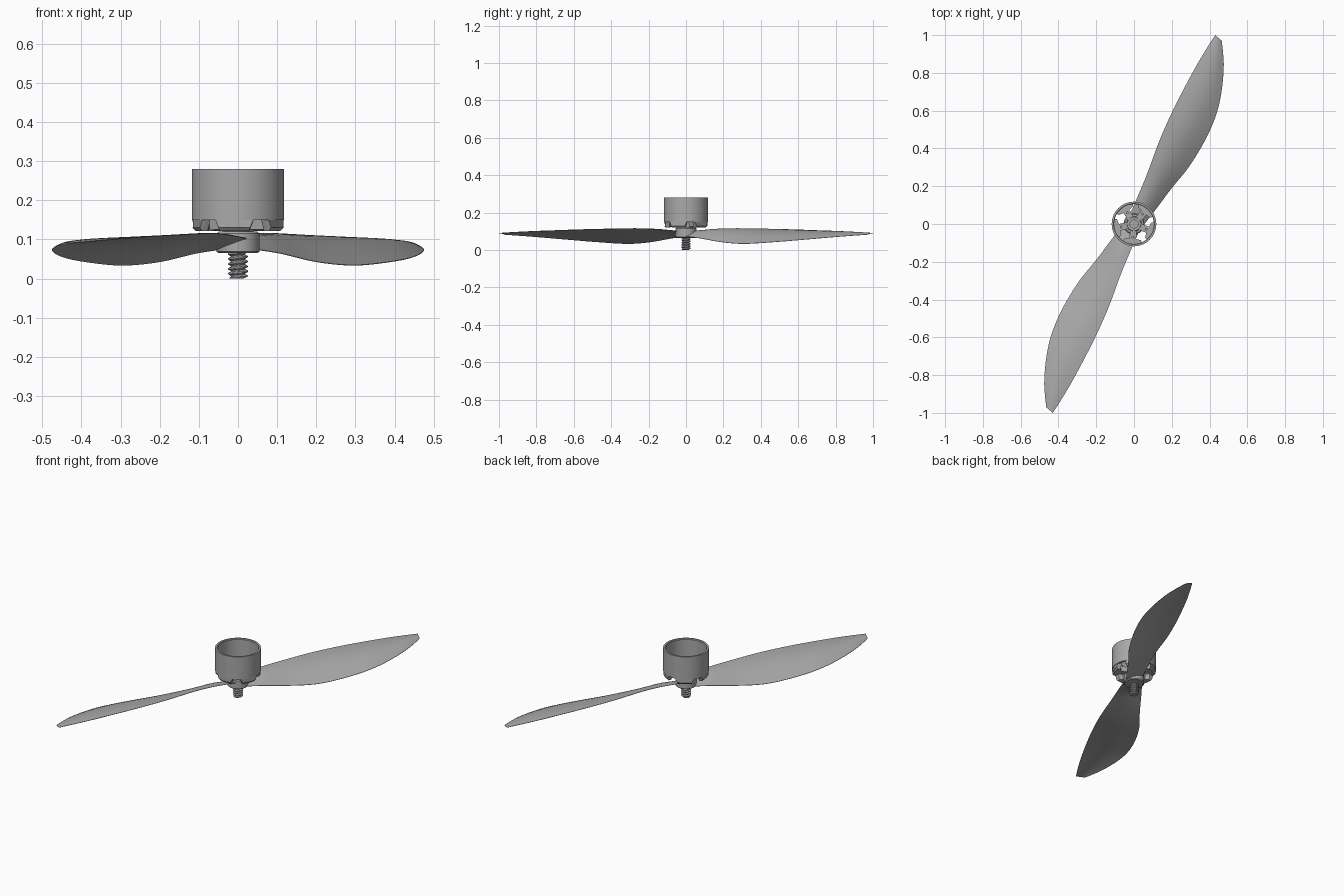
import bpy, bmesh, math
from mathutils import Vector, Matrix

cube = bpy.data.objects.get("Cube")
if cube:
    bpy.data.objects.remove(cube, do_unlink=True)

gray = bpy.data.materials.new("plain gray")
gray.use_nodes = True
COLOUR = (0.4, 0.4, 0.4, 1)
gray.diffuse_color = COLOUR
gray.node_tree.nodes["Principled BSDF"].inputs["Base Color"].default_value = COLOUR


def finish(name, bm, angle=35):
    bmesh.ops.recalc_face_normals(bm, faces=bm.faces)
    mesh = bpy.data.meshes.new(name)
    bm.to_mesh(mesh)
    bm.free()
    mesh.materials.append(gray)
    ob = bpy.data.objects.new(name, mesh)
    bpy.context.collection.objects.link(ob)
    bpy.ops.object.select_all(action='DESELECT')
    ob.select_set(True)
    bpy.context.view_layer.objects.active = ob
    bpy.ops.object.shade_smooth_by_angle(angle=math.radians(angle))
    return ob


def loft(bm, rings, closed=False):
    """Skin a list of point rings; cap both ends or join them into a loop."""
    rows = [[bm.verts.new(p) for p in ring] for ring in rings]
    n = len(rows[0])
    for a, b in zip(rows, rows[1:] + rows[:1] if closed else rows[1:]):
        for i in range(n):
            j = (i + 1) % n
            bm.faces.new((a[i], a[j], b[j], b[i]))
    if not closed:
        bm.faces.new(rows[0])
        bm.faces.new(rows[-1])


def lathe(name, profile, closed=False, n=64):
    bm = bmesh.new()
    loft(bm, [[(r * math.cos(k * math.tau / n), r * math.sin(k * math.tau / n), z)
               for k in range(n)] for r, z in profile], closed)
    return finish(name, bm)


def spline(points, t):
    """Smooth curve through the points, t counted in points."""
    i = min(int(t), len(points) - 2)
    u = t - i
    p = [Vector(points[max(0, min(len(points) - 1, i + k))]) for k in (-1, 0, 1, 2)]
    return 0.5 * (2 * p[1] + (p[2] - p[0]) * u
                  + (2 * p[0] - 5 * p[1] + 4 * p[2] - p[3]) * u * u
                  + (3 * p[1] - p[0] - 3 * p[2] + p[3]) * u ** 3)


# Twisted blades: high straight edge, low curved edge
HIGH = [(-.035, .02, .1), (.03, .17, .113), (.075, .28, .116), (.14, .455, .113),
        (.22, .63, .108), (.32, .82, .1), (.385, .93, .094), (.43, 1, .09)]
LOW = [(.04, -.02, .075), (.11, .07, .064), (.2, .19, .043), (.296, .31, .034),
       (.39, .47, .043), (.45, .63, .056), (.475, .82, .072), (.465, .97, .083)]
CHORD, STEPS = 12, 6


def blade_section(t):
    a, b = spline(HIGH, t), spline(LOW, t)
    span = t / (len(HIGH) - 1)
    thick = 0.012 * (1 - span) + 0.002
    camber = 0.07 * (b - a).length * min(1, t)
    upper, lower = [], []
    for k in range(CHORD + 1):
        u = k / CHORD
        bow = math.sin(math.pi * u)
        mid = a.lerp(b, u) + Vector((0, 0, camber * bow))
        half = Vector((0, 0, 0.0008 + thick * bow / 2))
        upper.append(mid + half)
        lower.append(mid - half)
    return upper + lower[::-1]


sections = [blade_section(k / STEPS) for k in range(STEPS * (len(HIGH) - 1) + 1)]
for name, turn in (("back_blade", 0), ("front_blade", math.pi)):
    bm = bmesh.new()
    loft(bm, sections)
    bm.transform(Matrix.Rotation(turn, 4, 'Z'))
    finish(name, bm, 50)

# Blade hub and motor centre
lathe("blade_hub", [(.05, .065), (.055, .069), (.055, .115), (.05, .12)])
lathe("motor_collar", [(.04, .115), (.04, .15), (.036, .154), (.024, .154), (.024, .165),
                       (.012, .165), (.012, .158)])

# Open motor bell
lathe("motor_bell", [(.105, .15), (.118, .15), (.118, .28), (.108, .28), (.105, .276)],
      closed=True, n=96)

# Five spokes with flared feet under the bell rim
for k in range(5):
    bm = bmesh.new()
    rings = []
    for r, top, bottom, low in ((.03, .017, .014, .125), (.08, .018, .015, .125),
                                (.094, .045, .035, .121), (.108, .05, .038, .121),
                                (.116, .05, .04, .13)):
        ring = []
        for i in range(9):
            w = top * (i / 4 - 1)
            ring.append((math.sqrt(r * r - w * w), w, .153))
        for i in range(9):
            w = bottom * (1 - i / 4)
            ring.append((math.sqrt(r * r - w * w), w, low))
        rings.append(ring)
    loft(bm, rings)
    bm.transform(Matrix.Rotation(math.radians(-95 + 72 * k), 4, 'Z'))
    finish("motor_spoke_%d" % (k + 1), bm, 30)

# Small lugs inside the bell
for k in range(5):
    bm = bmesh.new()
    bmesh.ops.create_cone(bm, cap_ends=True, segments=16, radius1=.007, radius2=.007, depth=.016)
    bm.transform(Matrix.Rotation(math.radians(-95 + 72 * k), 4, 'Z')
                 @ Matrix.Translation((.07, 0, .16)))
    finish("bell_lug_%d" % (k + 1), bm)

# Threaded shaft: helical ridge from a radius that follows angle and height
PITCH, SIDES, ROWS = .0125, 32, 60
rings = []
for row in range(ROWS + 1):
    z = .07 * row / ROWS
    ring = []
    for k in range(SIDES):
        phase = (z / PITCH - k / SIDES) % 1
        r = .0185 + .0065 * min(1, max(0, 1.6 - abs(phase - .5) * 4))
        r -= .004 * max(0, 1 - z / .006)
        ring.append((r * math.cos(k * math.tau / SIDES), r * math.sin(k * math.tau / SIDES), z))
    rings.append(ring)
bm = bmesh.new()
loft(bm, rings)
finish("threaded_shaft", bm)
